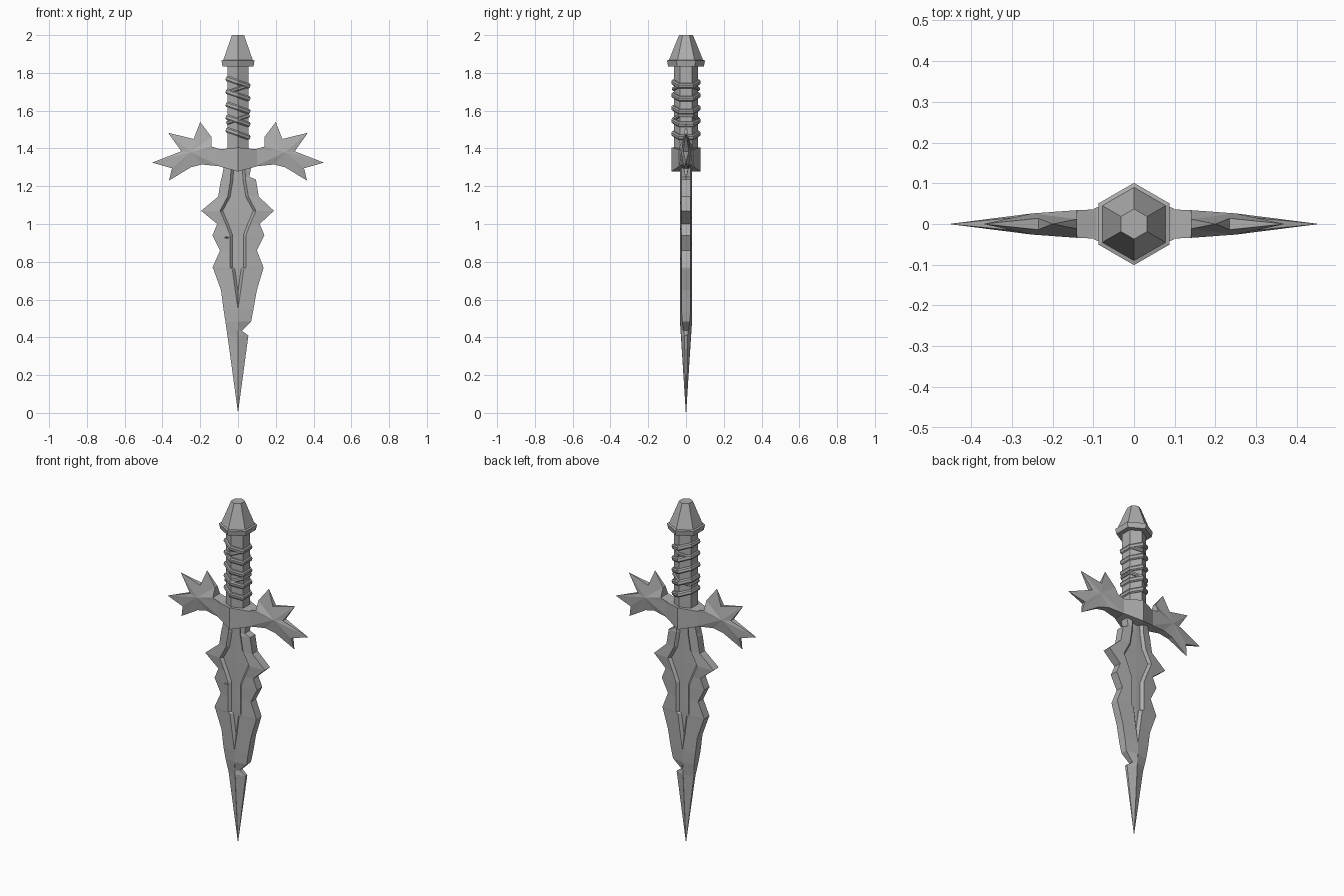
import bpy, bmesh, math
from mathutils import Matrix, Vector

cube = bpy.data.objects.get("Cube")
if cube:
    bpy.data.objects.remove(cube, do_unlink=True)

# One plain grey for the whole weapon
steel = bpy.data.materials.new("grey steel")
steel.use_nodes = True
GREY = (0.42, 0.42, 0.42, 1)
steel.diffuse_color = GREY
steel.node_tree.nodes["Principled BSDF"].inputs["Base Color"].default_value = GREY


def finish(name, bm):
    """Weld, orient and link a mesh as a named part."""
    bmesh.ops.remove_doubles(bm, verts=bm.verts, dist=0.0005)
    bmesh.ops.dissolve_degenerate(bm, edges=bm.edges, dist=0.0004)
    bmesh.ops.recalc_face_normals(bm, faces=bm.faces)
    mesh = bpy.data.meshes.new(name)
    bm.to_mesh(mesh)
    bm.free()
    mesh.materials.append(steel)
    obj = bpy.data.objects.new(name, mesh)
    bpy.context.scene.collection.objects.link(obj)
    return obj


def loft(name, loops, closed=False):
    """Skin a list of equal-length point loops; cap the ends unless closed."""
    bm = bmesh.new()
    rows = [[bm.verts.new(p) for p in loop] for loop in loops]
    n = len(rows[0])
    pairs = list(zip(rows, rows[1:]))
    if closed:
        pairs.append((rows[-1], rows[0]))
    for a, b in pairs:
        for i in range(n):
            j = (i + 1) % n
            bm.faces.new((a[i], a[j], b[j], b[i]))
    if not closed:
        bm.faces.new(rows[0])
        bm.faces.new(rows[-1])
    return finish(name, bm)


def hexagon(r, z):
    # Corners point to the front and back
    return [Vector((r * math.sin(i * math.pi / 3), r * math.cos(i * math.pi / 3), z))
            for i in range(6)]


def hex_part(name, profile):
    return loft(name, [hexagon(r, z) for r, z in profile])


# Pommel and grip
hex_part("pommel", [(.06, 1.835), (.095, 1.835), (.101, 1.865), (.09, 1.868), (.037, 2)])
hex_part("grip", [(.064, 1.38), (.064, 1.84)])


# Tilted cord bands around the grip
def band(name, z, tilt, r=.078, h=.014):
    turn = Matrix.Rotation(tilt, 3, 'Y')
    section = [(.055, -h), (r - .006, -h), (r, -h / 2), (r, h / 2), (r - .006, h), (.055, h)]
    loops = [[turn @ p for p in hexagon(rad, dz)] for rad, dz in section]
    for loop in loops:
        for p in loop:
            p.z += z
    return loft(name, loops, closed=True)


for i in range(5):
    band(f"grip_band_{i + 1}", 1.75 - i * .068, .33)
for i in range(2):
    band(f"cross_band_{i + 1}", 1.715 - i * .16, -.33, .075, .01)

# Blade: height, right edge, left edge, half width of the sunken panel
rows = [
    (1.3, .075, .07, .035), (1.25, .085, .06, .04), (1.235, .09, .095, .04),
    (1.145, .105, .11, .055), (1.07, .195, .19, .095), (1, .11, .115, .065),
    (.94, .135, .14, .042), (.86, .095, .1, .042), (.77, .135, .135, .042),
    (.76, .13, .133, .03), (.65, .09, .1, .015), (.55, .077, .082, 0),
    (.485, .067, .07, 0), (.435, .06, .02, 0), (.41, .056, .055, 0), (0, 0, 0, 0),
]
loops = []
for z, xr, xl, r in rows:
    t = .032 * min(1, z / .5)
    e = .024 * min(1, max(0, (z - .36) / .15))
    floor = t - (.014 if r else 0)
    rim = max(0, r - .014)
    front = [(-xr, -e), (-r, -t), (-rim, -floor), (0, -floor - .001),
             (rim, -floor), (r, -t), (xl, -e)]
    loop = front + [(x, -y) for x, y in reversed(front)]
    loops.append([(x, y, z) for x, y in loop])
blade = loft("blade", loops)

# Small chip in the blade face
bm = bmesh.new()
bmesh.ops.create_cone(bm, segments=4, radius1=.025, radius2=.004, depth=.03, cap_ends=True,
                      matrix=Matrix.Translation((-.06, -.03, .928))
                      @ Matrix.Diagonal((1, 1, .3, 1))
                      @ Matrix.Rotation(-math.pi / 2, 4, 'X'))
cutter = finish("chip_cutter", bm)
cutter.hide_render = True
cutter.hide_viewport = True
cut = blade.modifiers.new("chip", 'BOOLEAN')
cut.object = cutter
cut.solver = 'EXACT'

# Guard block, ridged at the front and back
block = []
for x, y, low, high in [(-.1, .037, 1.305, 1.395), (0, .078, 1.278, 1.405), (.1, .037, 1.305, 1.395)]:
    block.append([(x, -y, low), (x, y, low), (x, y, high), (x, -y, high)])
loft("guard_block", block)

# Spiked guard arms: x, z and half thickness around the outline
outline = [
    (.09, 1.395, .036), (.14, 1.41, .034), (.14, 1.46, .012), (.2, 1.54, 0),
    (.235, 1.45, .014), (.37, 1.483, 0), (.3, 1.385, .015), (.455, 1.325, 0),
    (.35, 1.295, .012), (.365, 1.23, 0), (.25, 1.3, .014), (.19, 1.315, .02),
    (.09, 1.305, .036),
]
for side, name in ((1, "left_guard_arm"), (-1, "right_guard_arm")):
    bm = bmesh.new()
    n = len(outline)
    faces = []
    for s in (-1, 1):
        hub = bm.verts.new((side * .25, s * .026, 1.38))
        ring = [bm.verts.new((side * x, s * y, z)) for x, z, y in outline]
        for i in range(n):
            bm.faces.new((hub, ring[i], ring[(i + 1) % n]))
        faces.append(ring)
    a, b = faces
    for i in range(n):
        j = (i + 1) % n
        bm.faces.new((a[i], a[j], b[j], b[i]))
    finish(name, bm)
